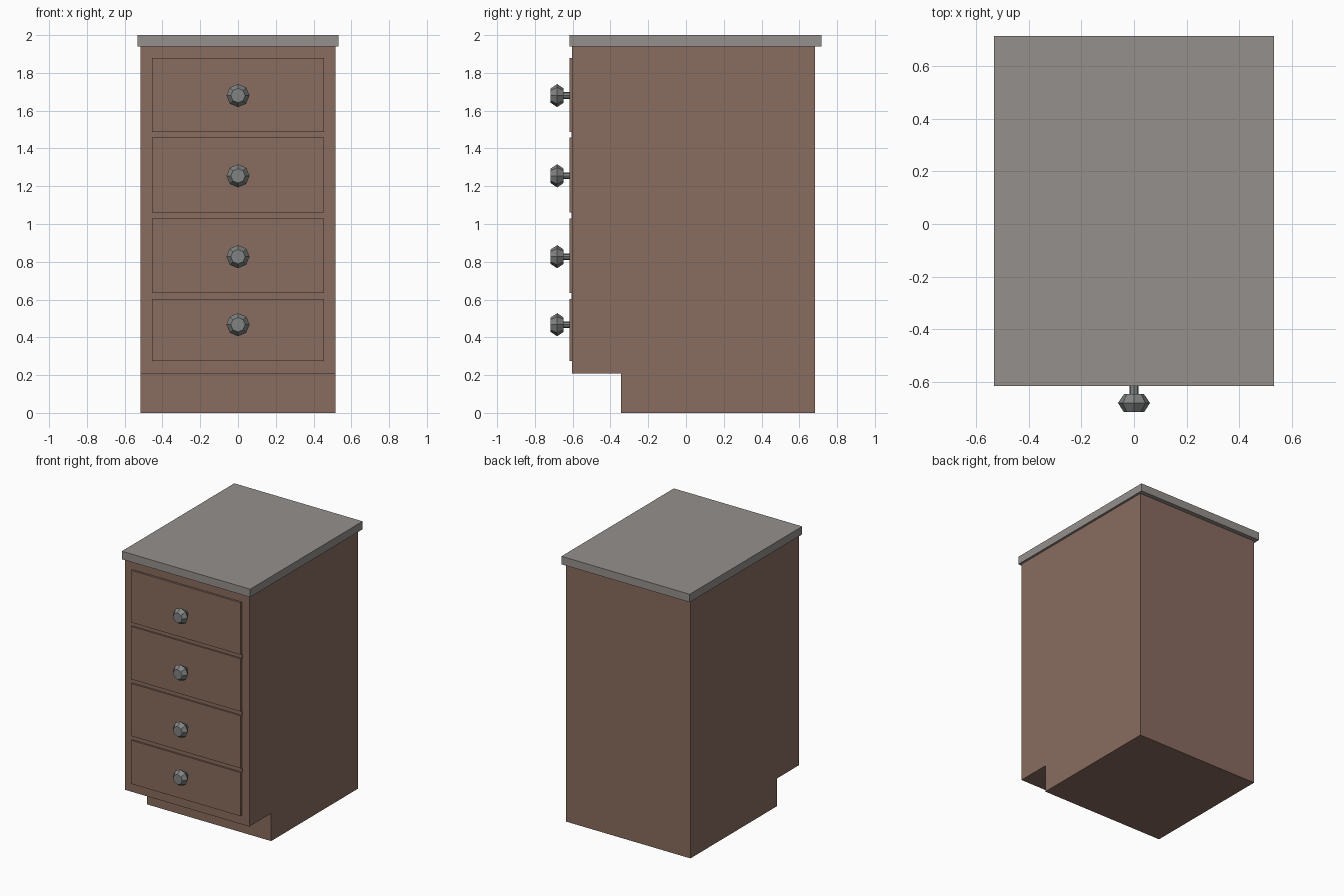
import bpy, bmesh, math

if "Cube" in bpy.data.objects:
    bpy.data.objects.remove(bpy.data.objects["Cube"])


def material(name, rgb):
    m = bpy.data.materials.new(name)
    m.diffuse_color = (*rgb, 1)
    m.use_nodes = True
    m.node_tree.nodes["Principled BSDF"].inputs["Base Color"].default_value = m.diffuse_color
    return m


wood = material("wood", (0.25, 0.15, 0.114))
stone = material("stone", (0.30, 0.28, 0.265))
metal = material("metal", (0.22, 0.23, 0.23))


def finish(name, bm, mat):
    bmesh.ops.recalc_face_normals(bm, faces=bm.faces[:])
    me = bpy.data.meshes.new(name)
    bm.to_mesh(me)
    bm.free()
    me.materials.append(mat)
    ob = bpy.data.objects.new(name, me)
    bpy.context.collection.objects.link(ob)
    return ob


def extrude_x(name, half, profile, mat):
    """Extrude a (y, z) outline across the width."""
    bm = bmesh.new()
    face = bm.faces.new([bm.verts.new((-half, y, z)) for y, z in profile])
    ext = bmesh.ops.extrude_face_region(bm, geom=[face], use_keep_orig=True)
    verts = [v for v in ext["geom"] if isinstance(v, bmesh.types.BMVert)]
    bmesh.ops.translate(bm, verts=verts, vec=(2 * half, 0, 0))
    return finish(name, bm, mat)


def box(name, half, y0, y1, z0, z1, mat):
    return extrude_x(name, half, [(y0, z0), (y1, z0), (y1, z1), (y0, z1)], mat)


def knob(name, z, sides=8):
    """Faceted knob turned about the y axis from (radius, y) rings."""
    rings = [(0.018, -0.617), (0.018, -0.648), (0.038, -0.648),
             (0.061, -0.682), (0.038, -0.717)]
    bm = bmesh.new()
    loops = []
    for r, y in rings:
        angles = [2 * math.pi * i / sides for i in range(sides)]
        loops.append([bm.verts.new((r * math.cos(a), y, z + r * math.sin(a)))
                      for a in angles])
    for a, b in zip(loops, loops[1:]):
        for i in range(sides):
            j = (i + 1) % sides
            bm.faces.new((a[i], a[j], b[j], b[i]))
    bm.faces.new(loops[0])
    bm.faces.new(loops[-1])
    return finish(name, bm, metal)


# cabinet body with toe kick
extrude_x("cabinet_body", 0.516,
          [(-0.344, 0), (0.684, 0), (0.684, 1.94),
           (-0.603, 1.94), (-0.603, 0.208), (-0.344, 0.208)], wood)

# countertop
box("countertop", 0.533, -0.617, 0.717, 1.94, 2.0, stone)

# drawer fronts and their knobs: (bottom, top, knob height)
drawers = [(1.487, 1.878, 1.68), (1.06, 1.457, 1.255),
           (0.634, 1.029, 0.827), (0.275, 0.602, 0.467)]
for n, (z0, z1, zk) in enumerate(drawers, 1):
    box(f"drawer_front_{n}", 0.454, -0.618, -0.603, z0, z1, wood)
    knob(f"drawer_knob_{n}", zk)

# thin rails between drawers
for n, (upper, lower) in enumerate(zip(drawers, drawers[1:]), 1):
    box(f"drawer_rail_{n}", 0.459, -0.606, -0.602, lower[1], upper[0], wood)
